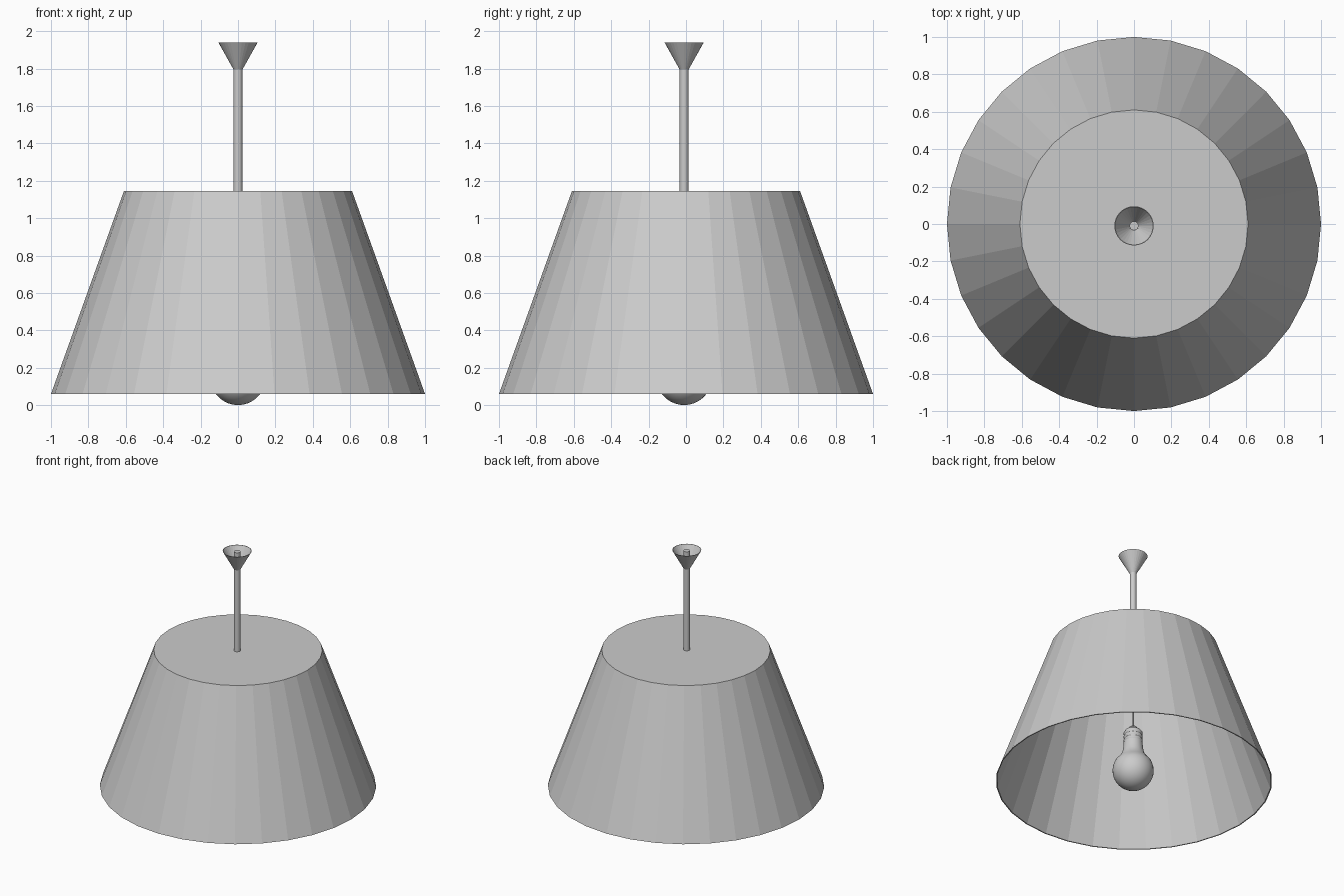
import bpy, bmesh, math

if "Cube" in bpy.data.objects:
    bpy.data.objects.remove(bpy.data.objects["Cube"])

CY = -0.01  # the fitting hangs slightly forward of the shade centre


def lathe(name, profile, sides=32, y=0.0, smooth=False):
    """Spin a list of (radius, z) points about the vertical axis."""
    bm = bmesh.new()
    rings = []
    for r, z in profile:
        if r == 0:
            rings.append([bm.verts.new((0, y, z))])
        else:
            rings.append([bm.verts.new((r * math.cos(2 * math.pi * i / sides),
                                        y + r * math.sin(2 * math.pi * i / sides), z))
                          for i in range(sides)])
    for a, b in zip(rings, rings[1:]):
        for i in range(sides):
            j = (i + 1) % sides
            quad = [a[i % len(a)], a[j % len(a)], b[j % len(b)], b[i % len(b)]]
            bm.faces.new(list(dict.fromkeys(quad)))
    bmesh.ops.recalc_face_normals(bm, faces=bm.faces)
    mesh = bpy.data.meshes.new(name)
    bm.to_mesh(mesh)
    bm.free()
    obj = bpy.data.objects.new(name, mesh)
    bpy.context.collection.objects.link(obj)
    if smooth:
        bpy.ops.object.select_all(action='DESELECT')
        obj.select_set(True)
        bpy.context.view_layer.objects.active = obj
        bpy.ops.object.shade_smooth_by_angle(angle=math.radians(35))
    return obj


# Faceted shade: thin wall, closed top, open bottom
T = 0.008
lathe("shade", [(0, 1.145), (0.61, 1.145), (1.0, 0.06),
                (1.0 - T, 0.06), (0.61 - T, 1.145 - T), (0, 1.145 - T)])

# Hanging rod and open ceiling cup
lathe("rod", [(0, 1.13), (0.024, 1.13), (0.024, 1.935), (0, 1.935)], 16, CY, True)
lathe("ceiling_cup", [(0.024, 1.795), (0.105, 1.94), (0.102, 1.94), (0.024, 1.80)], 32, CY)

# Wire from the shade top down to the bulb
lathe("wire", [(0, 0.49), (0.007, 0.49), (0.007, 1.14), (0, 1.14)], 12, CY)

# Glass bulb: round below, flowing into a narrow neck
R, CZ = 0.149, 0.15
glass = [(0, CZ - R)]
glass += [(R * math.cos(math.radians(a)), CZ + R * math.sin(math.radians(a)))
          for a in range(-80, 31, 10)]
glass += [(0.107, 0.25), (0.087, 0.28), (0.076, 0.31), (0.071, 0.345), (0.068, 0.385), (0, 0.385)]
lathe("bulb_glass", glass, 32, CY, True)

# Screw base with three thread ridges and a tapered contact
base = [(0, 0.38), (0.062, 0.38)]
for k in range(3):
    z = 0.385 + 0.03 * k
    base += [(0.062, z), (0.069, z + 0.01), (0.069, z + 0.018), (0.062, z + 0.028)]
base += [(0.058, 0.48), (0.03, 0.50), (0.028, 0.51), (0, 0.51)]
lathe("bulb_screw_base", base, 32, CY, True)
